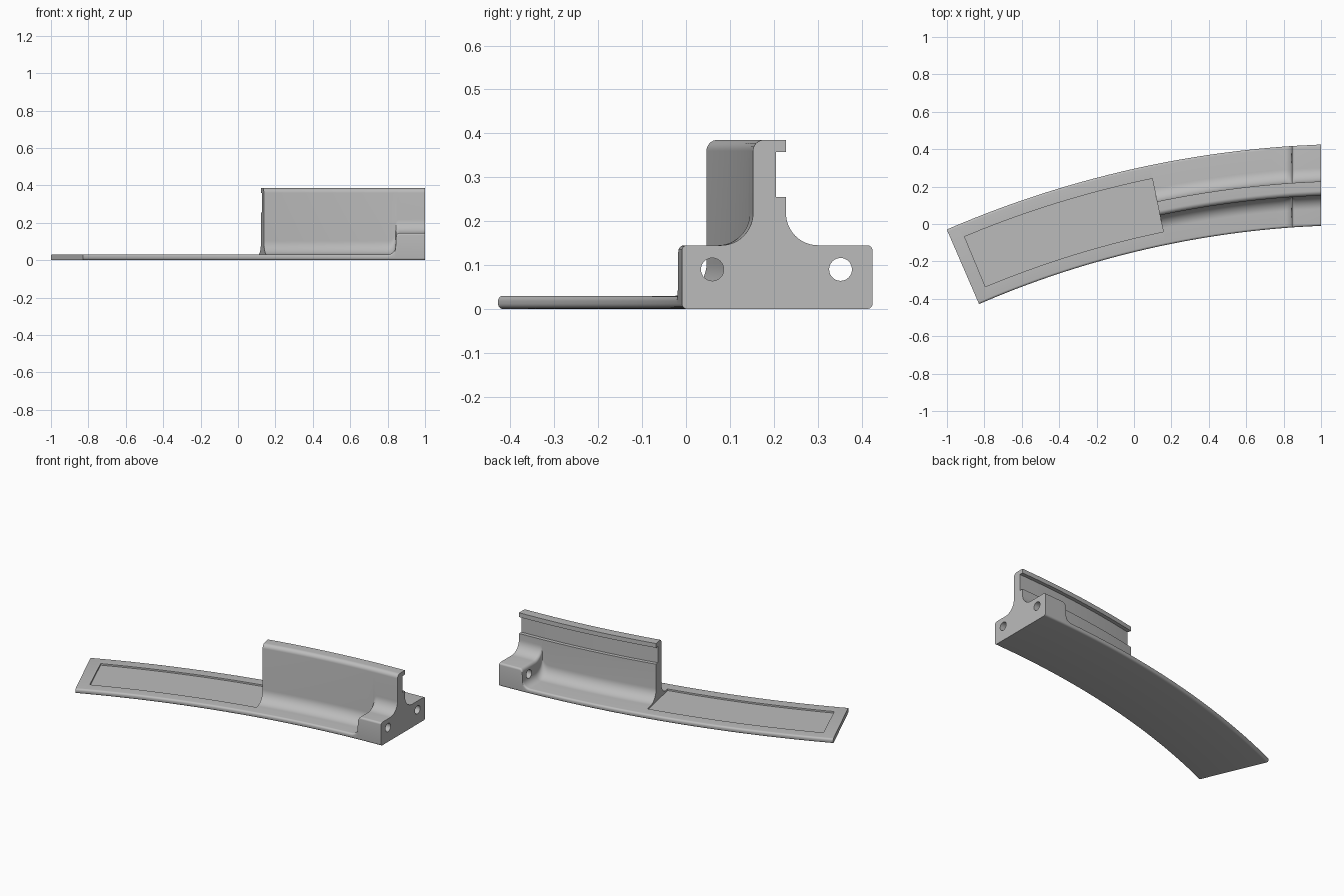
import bpy, bmesh, math
from math import sin, cos, asin, radians
from mathutils import Matrix

cube = bpy.data.objects.get("Cube")
if cube:
    bpy.data.objects.remove(cube, do_unlink=True)

# Arc centre, radius at local offset zero, and rim offsets
CX, CY, R0 = 1.214, -5.148, 5.152
INNER, OUTER = -0.009, 0.425
PLATE, BLOCK = 0.03, 0.145
WALL_END, TIP = 11.7, 23.4

grey = bpy.data.materials.new("plain_grey")
grey.use_nodes = True
colour = (0.5, 0.5, 0.5, 1)
grey.diffuse_color = colour
grey.node_tree.nodes["Principled BSDF"].inputs["Base Color"].default_value = colour


def arc(u, z, r, a0, a1, n=6):
    steps = [radians(a0 + (a1 - a0) * i / n) for i in range(n + 1)]
    return [(u + r * cos(a), z + r * sin(a)) for a in steps]


def inner_rim(h, r=0.012):
    return arc(INNER + r, r, r, 270, 180) + arc(INNER + r, h - r, r, 180, 90)


def outer_rim(h, r=0.012):
    return arc(OUTER - r, h - r, r, 90, 0) + arc(OUTER - r, r, r, 0, -90)


def plate_profile(h):
    return inner_rim(h) + outer_rim(h)


def wall_profile(h, f=0.073):
    """Base of height h, filleted up into the hooked wall."""
    return (inner_rim(h)
            + arc(0.08, h + f, f, 270, 360, 12)
            + arc(0.178, 0.36, 0.025, 180, 90, 8)
            + [(0.228, 0.385), (0.228, 0.358), (0.205, 0.358),
               (0.205, 0.255), (0.228, 0.255)]
            + arc(0.301, h + f, f, 180, 270, 12)
            + outer_rim(h))


def pocket_profile(h):
    return [(0.063, h - 0.01), (0.063, h + 0.1), (0.353, h + 0.1), (0.353, h - 0.01)]


def at_x(x):
    return lambda r: asin((CX - x) / r)


def at_angle(deg):
    return lambda r: radians(deg)


def angles(a, b, h, n=16):
    return [(at_angle(a + (b - a) * i / n), h) for i in range(n + 1)]


def add_object(name, bm):
    bmesh.ops.recalc_face_normals(bm, faces=bm.faces)
    mesh = bpy.data.meshes.new(name)
    bm.to_mesh(mesh)
    bm.free()
    mesh.materials.append(grey)
    ob = bpy.data.objects.new(name, mesh)
    bpy.context.collection.objects.link(ob)
    return ob


def loft(name, profile, stations):
    """Carry a profile round the arc, one ring per station."""
    bm = bmesh.new()
    rings = []
    for angle, h in stations:
        ring = []
        for u, z in profile(h):
            r = R0 + u
            t = angle(r)
            ring.append(bm.verts.new((CX - r * sin(t), CY + r * cos(t), z)))
        rings.append(ring)
    for a, b in zip(rings, rings[1:]):
        for i in range(len(a)):
            j = (i + 1) % len(a)
            bm.faces.new((a[i], a[j], b[j], b[i]))
    bm.faces.new(rings[0])
    bm.faces.new(rings[-1])
    return add_object(name, bm)


def cut(ob, cutter):
    cutter.hide_render = True
    mod = ob.modifiers.new("cut", "BOOLEAN")
    mod.operation, mod.solver, mod.object = "DIFFERENCE", "EXACT", cutter
    bpy.context.view_layer.objects.active = ob
    bpy.ops.object.modifier_apply(modifier=mod.name)
    bpy.data.objects.remove(cutter, do_unlink=True)


# Hooked wall with the end block stepping down to the plate
step = arc(0.865, 0.125, 0.02, 90, 175) + arc(0.798, 0.075, 0.045, 0, -90, 8)
stations = [(at_x(1), BLOCK)] + [(at_x(x), z) for x, z in step]
stations += angles(5, WALL_END, PLATE, 12)
wall = loft("hooked_wall_and_end_block", wall_profile, stations)

# Bolt holes through the end block
for y in (0.06, 0.352):
    bm = bmesh.new()
    bmesh.ops.create_cone(bm, cap_ends=True, segments=32, radius1=0.026, radius2=0.026,
                          depth=0.3, matrix=Matrix.Translation((0.945, y, 0.09))
                          @ Matrix.Rotation(radians(90), 4, "Y"))
    cut(wall, add_object("hole_cutter", bm))

# Curved plate with a shallow pocket
plate = loft("curved_plate", plate_profile, angles(WALL_END, TIP, PLATE, 20))
cut(plate, loft("pocket_cutter", pocket_profile, angles(WALL_END - 0.1, 22.65, PLATE, 20)))

# Smooth curves, sharp edges
bpy.ops.object.select_all(action="DESELECT")
for ob in (wall, plate):
    ob.select_set(True)
bpy.context.view_layer.objects.active = wall
bpy.ops.object.shade_smooth_by_angle(angle=radians(30))
